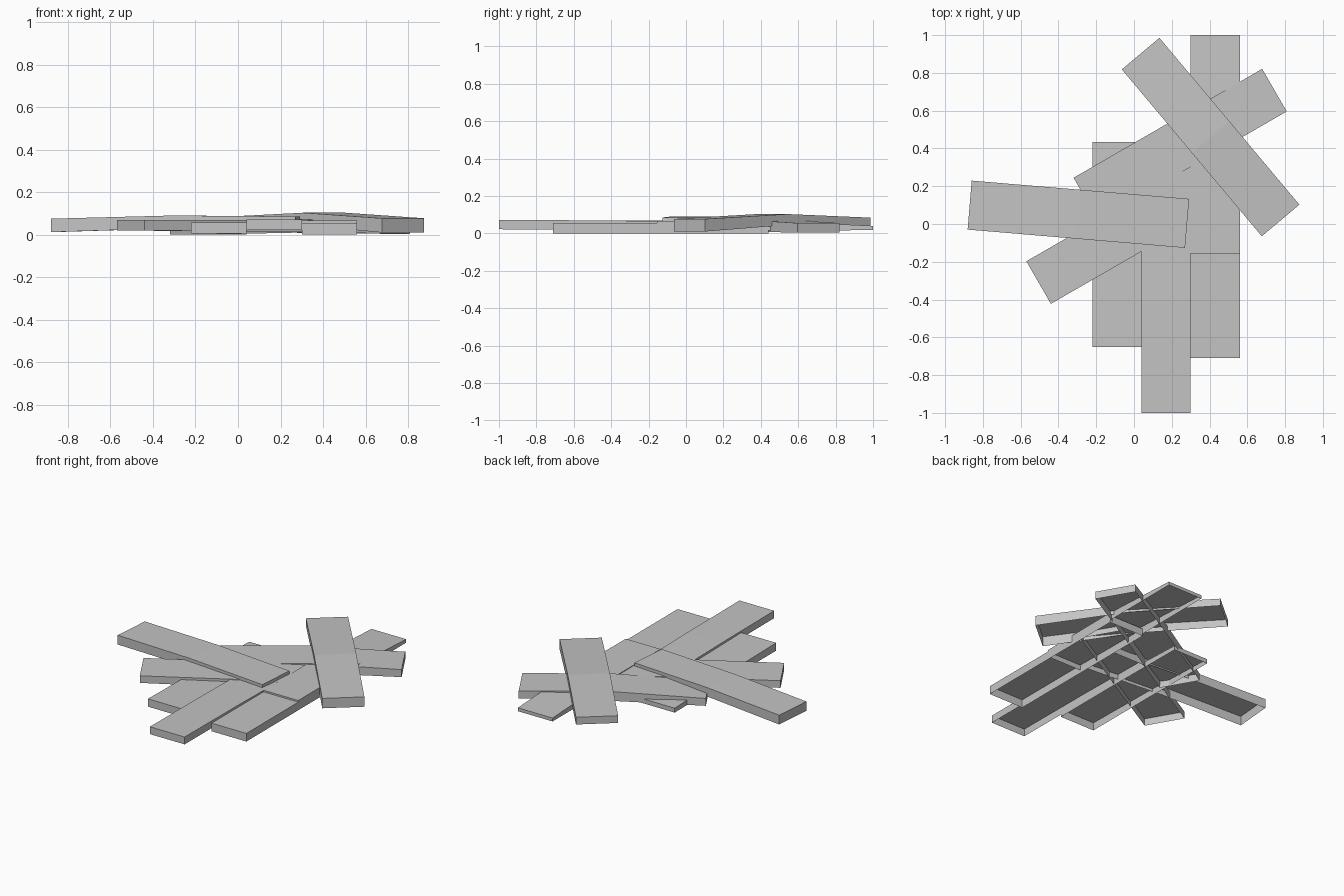
import bpy
import bmesh
import math
from mathutils import Vector

cube = bpy.data.objects.get("Cube")
if cube:
    bpy.data.objects.remove(cube, do_unlink=True)

GREY = (0.55, 0.55, 0.55, 1.0)
wood = bpy.data.materials.new("weathered_grey")
wood.use_nodes = True
wood.diffuse_color = GREY
wood.node_tree.nodes["Principled BSDF"].inputs["Base Color"].default_value = GREY

WIDTH = 0.26


def plank(name, start, angle, length, heights):
    """Board open underneath; heights are (bottom, top) at start, middle and end."""
    along = Vector((math.cos(math.radians(angle)), math.sin(math.radians(angle)), 0))
    side = Vector((-along.y, along.x, 0)) * WIDTH / 2
    bm = bmesh.new()
    sections = []
    for i, (low, high) in enumerate(heights):
        mid = Vector((*start, 0)) + along * length * i / 2
        # Order: right bottom, right top, left top, left bottom
        sections.append([bm.verts.new(mid + side * s + Vector((0, 0, z)))
                         for s, z in ((-1, low), (-1, high), (1, high), (1, low))])
    for a, b in zip(sections, sections[1:]):
        for k in range(3):
            bm.faces.new((a[k], b[k], b[k + 1], a[k + 1]))
    bm.faces.new(sections[0])
    bm.faces.new(reversed(sections[-1]))
    mesh = bpy.data.meshes.new(name)
    bm.to_mesh(mesh)
    bm.free()
    mesh.materials.append(wood)
    obj = bpy.data.objects.new(name, mesh)
    bpy.context.collection.objects.link(obj)
    return obj


# Lengthwise boards
plank("left_board", (-0.09, -0.65), 90, 1.085,
      ((0.005, 0.058), (0.005, 0.05), (0.0, 0.03)))
plank("centre_board", (0.17, -1.0), 90, 1.15,
      ((0.022, 0.072), (0.02, 0.069), (0.015, 0.06)))
plank("right_front_board", (0.43, -0.71), 90, 1.15,
      ((0.0, 0.055), (0.0, 0.055), (0.0, 0.05)))
plank("right_back_board", (0.43, -0.155), 90, 1.155,
      ((0.02, 0.066), (0.015, 0.068), (0.017, 0.04)))

# Diagonal boards lying side by side
plank("front_diagonal_board", (-0.505, -0.31), 30, 1.153,
      ((0.02, 0.068), (0.015, 0.068), (0.015, 0.06)))
plank("back_diagonal_board", (-0.255, 0.132), 30, 1.153,
      ((0.0, 0.05), (0.01, 0.073), (0.004, 0.055)))

# Top boards crossing the pile
plank("left_cross_board", (-0.87, 0.1), -4.8, 1.155,
      ((0.012, 0.075), (0.03, 0.09), (0.03, 0.085)))
plank("right_cross_board", (0.035, 0.902), -50, 1.153,
      ((0.035, 0.084), (0.045, 0.103), (0.01, 0.077)))
